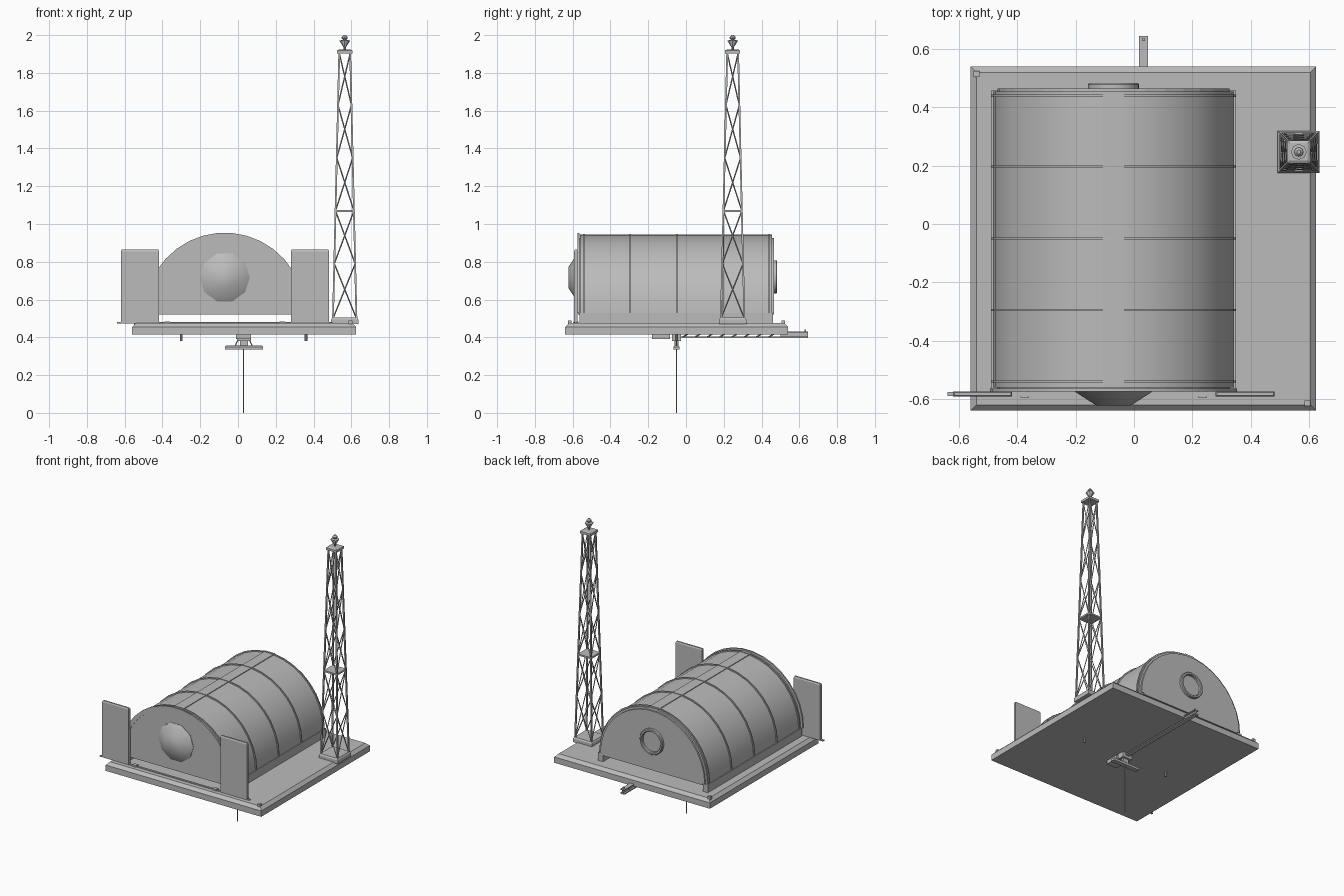
import bpy, bmesh, math
from mathutils import Vector

if "Cube" in bpy.data.objects:
    bpy.data.objects.remove(bpy.data.objects["Cube"])

grey = bpy.data.materials.new("plain grey")
grey.diffuse_color = (0.5, 0.5, 0.5, 1)
grey.use_nodes = True
grey.node_tree.nodes["Principled BSDF"].inputs["Base Color"].default_value = grey.diffuse_color


def finish(name, bm, smooth=False):
    bmesh.ops.recalc_face_normals(bm, faces=bm.faces)
    me = bpy.data.meshes.new(name)
    bm.to_mesh(me)
    bm.free()
    me.materials.append(grey)
    ob = bpy.data.objects.new(name, me)
    bpy.context.collection.objects.link(ob)
    if smooth:
        bpy.context.view_layer.objects.active = ob
        ob.select_set(True)
        bpy.ops.object.shade_smooth_by_angle(angle=math.radians(35))
        ob.select_set(False)
    return ob


def add_box(bm, x0, x1, y0, y1, z0, z1, inset=0):
    lo = [(x0, y0), (x1, y0), (x1, y1), (x0, y1)]
    hi = [(x0 + inset, y0 + inset), (x1 - inset, y0 + inset),
          (x1 - inset, y1 - inset), (x0 + inset, y1 - inset)]
    a = [bm.verts.new((x, y, z0)) for x, y in lo]
    b = [bm.verts.new((x, y, z1)) for x, y in hi]
    bm.faces.new(a)
    bm.faces.new(b)
    for i in range(4):
        j = (i + 1) % 4
        bm.faces.new((a[i], a[j], b[j], b[i]))


def boxes(name, *dims):
    bm = bmesh.new()
    for d in dims:
        add_box(bm, *d)
    finish(name, bm)


def add_bar(bm, p, q, r, sides=4):
    p, q = Vector(p), Vector(q)
    rot = (q - p).to_track_quat('Z', 'Y').to_matrix().to_4x4()
    rot.translation = (p + q) / 2
    bmesh.ops.create_cone(bm, cap_ends=True, segments=sides, radius1=r, radius2=r,
                          depth=(q - p).length, matrix=rot)


def lathe(name, profile, origin, axis, sides, closed=False, smooth=True):
    """Revolve (radius, height) points around a 'Z' or 'Y' axis."""
    bm = bmesh.new()
    rings = []
    for r, h in profile:
        ring = []
        for i in range(sides):
            a = 2 * math.pi * i / sides
            c, s = r * math.cos(a), r * math.sin(a)
            v = Vector((c, s, h)) if axis == 'Z' else Vector((c, h, s))
            ring.append(bm.verts.new(v + Vector(origin)))
        rings.append(ring)
    pairs = list(zip(rings, rings[1:]))
    if closed:
        pairs.append((rings[-1], rings[0]))
    else:
        bm.faces.new(rings[0])
        bm.faces.new(rings[-1])
    for a, b in pairs:
        for i in range(sides):
            j = (i + 1) % sides
            bm.faces.new((a[i], a[j], b[j], b[i]))
    return finish(name, bm, smooth)


CX, CZ, SEG = -0.07, 0.53, 17


def arch(name, r_out, r_in, y0, y1, smooth=True):
    """Half-round vault; r_in = 0 gives a solid half disc."""
    bm = bmesh.new()

    def row(r, y):
        return [bm.verts.new((CX + r * math.cos(math.pi * i / SEG), y,
                              CZ + r * math.sin(math.pi * i / SEG))) for i in range(SEG + 1)]
    o0, o1 = row(r_out, y0), row(r_out, y1)
    if r_in:
        i0, i1 = row(r_in, y0), row(r_in, y1)
        strips = [(o0, o1), (i0, i1), (o0, i0), (o1, i1)]
        bm.faces.new((o0[0], o1[0], i1[0], i0[0]))
        bm.faces.new((o0[-1], o1[-1], i1[-1], i0[-1]))
    else:
        strips = [(o0, o1)]
        bm.faces.new(o0)
        bm.faces.new(o1)
        bm.faces.new((o0[0], o1[0], o1[-1], o0[-1]))
    for a, b in strips:
        for i in range(SEG):
            bm.faces.new((a[i], a[i + 1], b[i + 1], b[i]))
    finish(name, bm, smooth)


# Platform with chamfered rim, and corner lugs
boxes("platform", (-0.56, 0.625, -0.64, 0.54, 0.415, 0.455),
      (-0.56, 0.625, -0.64, 0.54, 0.455, 0.475, 0.02))
boxes("corner_lugs", (0.585, 0.605, -0.625, -0.605, 0.465, 0.488),
      (-0.55, -0.53, 0.505, 0.525, 0.465, 0.488))

# Vaulted hall: curbs, shell, end walls, ribs, ridge
boxes("curbs", (-0.488, -0.45, -0.565, 0.46, 0.475, 0.53),
      (0.31, 0.348, -0.565, 0.46, 0.475, 0.53))
arch("vault_shell", 0.412, 0.398, -0.56, 0.455)
arch("front_wall", 0.398, 0, -0.572, -0.555, False)
arch("back_wall", 0.398, 0, 0.445, 0.465, False)
arch("front_rim", 0.424, 0.396, -0.575, -0.565)
for n, y in enumerate((-0.54, -0.295, -0.05, 0.197, 0.44)):
    arch(f"rib_{n}", 0.42, 0.405, y - 0.004, y + 0.004)
boxes("ridge_strip", (-0.107, -0.035, -0.56, 0.455, 0.937, 0.945))
boxes("wall_sills", (-0.45, 0.31, -0.572, -0.555, 0.52, 0.53),
      (-0.45, 0.31, 0.445, 0.465, 0.52, 0.53))

# Bulging front hub and round back port
lathe("front_hub", [(0.133, -0.57), (0.133, -0.575), (0.06, -0.622)], (CX, 0, 0.717), 'Y', 10)
lathe("back_port_ring", [(0.088, 0.46), (0.088, 0.478), (0.084, 0.483), (0.074, 0.483),
                         (0.07, 0.478), (0.07, 0.46)], (CX, 0, 0.72), 'Y', 24, True)

# Sliding doors on a floor rail
for side, x in (("left", -0.62), ("right", 0.28)):
    boxes(f"{side}_door", (x, x + 0.202, -0.592, -0.574, 0.475, 0.855),
          (x, x + 0.202, -0.592, -0.574, 0.855, 0.864, 0.004))
boxes("door_rail", (-0.64, 0.5, -0.59, -0.576, 0.473, 0.48),
      (-0.39, -0.36, -0.595, -0.57, 0.473, 0.485), (0.22, 0.25, -0.595, -0.57, 0.473, 0.485))

# Lattice tower: legs, crossed braces, plates
TX, TY, Z0, Z1 = 0.565, 0.247, 0.5, 1.905


def corner(k, z):
    h = 0.062 + (0.029 - 0.062) * (z - Z0) / (Z1 - Z0)
    sx, sy = ((-1, -1), (1, -1), (1, 1), (-1, 1))[k % 4]
    return (TX + sx * h, TY + sy * h, z)


def plate(h, z0, z1, inset=0):
    return (TX - h, TX + h, TY - h, TY + h, z0, z1, inset)


bm = bmesh.new()
levels = (0.5, 0.79, 1.07, 1.35, 1.63, 1.905)
for k in range(4):
    add_bar(bm, corner(k, Z0), corner(k, Z1), 0.0065)
    for a, b in zip(levels, levels[1:]):
        add_bar(bm, corner(k, a), corner(k + 1, b), 0.0035)
        add_bar(bm, corner(k + 1, a), corner(k, b), 0.0035)
finish("tower_lattice", bm)
boxes("tower_plates", plate(0.072, 0.47, 0.494), plate(0.072, 0.494, 0.504, 0.006),
      plate(0.05, 1.063, 1.074), plate(0.04, 1.902, 1.918), plate(0.04, 1.918, 1.924, 0.01))
lathe("tower_beacon", [(0.006, 1.92), (0.006, 1.935), (0.027, 1.968), (0.027, 1.972),
                       (0.008, 1.974), (0.016, 1.983), (0.016, 1.99), (0.007, 2.0)],
      (TX, TY, 0), 'Z', 8)

# Underside: hanging rod, crossbar, bracket, pegs
UX, UY = 0.03, -0.05
bm = bmesh.new()
add_bar(bm, (UX, UY, 0), (UX, UY, 0.4), 0.003, 8)
finish("hanging_rod", bm, True)
boxes("crossbar", (-0.07, 0.133, UY - 0.016, UY + 0.016, 0.335, 0.35),
      (-0.07, 0.133, UY - 0.016, UY + 0.016, 0.35, 0.356, 0.006))
boxes("hanger_block", (-0.005, 0.068, UY - 0.024, UY + 0.024, 0.38, 0.415),
      (0.01, 0.052, UY - 0.01, UY + 0.01, 0.356, 0.38),
      (-0.01, 0.07, -0.18, -0.085, 0.39, 0.415))
bm = bmesh.new()
for s in (-1, 1):
    add_bar(bm, (UX + s * 0.045, UY, 0.355), (UX + s * 0.025, UY, 0.4), 0.003)
    add_bar(bm, (UX + s * 0.33, UY, 0.38), (UX + s * 0.33, UY, 0.415), 0.007, 8)
finish("struts_and_pegs", bm)

# Service boom reaching out behind the platform
boxes("boom_chords", (0.017, 0.048, -0.03, 0.645, 0.397, 0.405),
      (0.029, 0.036, 0.5, 0.645, 0.403, 0.428), (0.017, 0.048, 0.52, 0.645, 0.424, 0.43),
      (0.028, 0.037, 0.628, 0.636, 0.428, 0.442))
bm = bmesh.new()
for n in range(10):
    y = -0.02 + n * 0.065
    add_bar(bm, (UX, y, 0.4), (UX, y + 0.03, 0.418), 0.004)
finish("boom_braces", bm)
